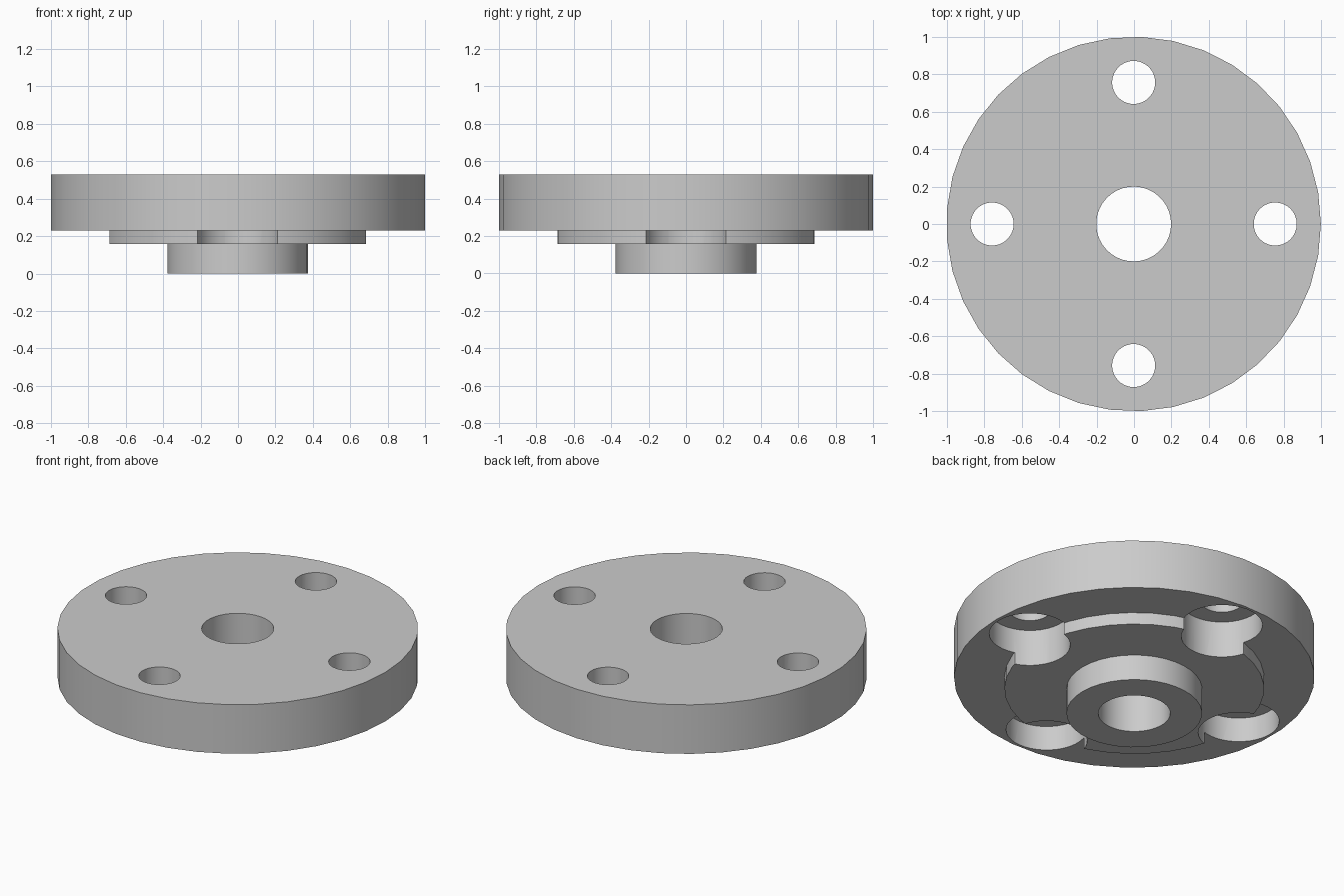
import bpy, bmesh, math
from mathutils import Matrix, Vector

cube = bpy.data.objects.get("Cube")
if cube:
    bpy.data.objects.remove(cube, do_unlink=True)

CENTRE_X = -0.0018  # the odd-sided rim is centred by its extents
SIDES = 37

steel = bpy.data.materials.new("grey steel")
steel.use_nodes = True
steel.diffuse_color = (0.6, 0.6, 0.6, 1)
steel.node_tree.nodes["Principled BSDF"].inputs["Base Color"].default_value = (0.6, 0.6, 0.6, 1)


def lathe(name, profile, sides, location):
    """Revolve a closed (radius, height) profile about z."""
    bm = bmesh.new()
    rings = []
    for i in range(sides):
        turn = Matrix.Rotation(math.tau * i / sides, 3, 'Z')
        rings.append([bm.verts.new(turn @ Vector((r, 0, z))) for r, z in profile])
    n = len(profile)
    for i, ring in enumerate(rings):
        following = rings[(i + 1) % sides]
        for j in range(n):
            k = (j + 1) % n
            if profile[j][0] == 0 and profile[k][0] == 0:
                continue
            bm.faces.new((ring[j], following[j], following[k], ring[k]))
    bmesh.ops.remove_doubles(bm, verts=bm.verts, dist=1e-5)
    bmesh.ops.recalc_face_normals(bm, faces=bm.faces)
    mesh = bpy.data.meshes.new(name)
    bm.to_mesh(mesh)
    bm.free()
    mesh.materials.append(steel)
    obj = bpy.data.objects.new(name, mesh)
    obj.location = location
    bpy.context.collection.objects.link(obj)
    return obj


# Disc, raised step and hub around the central bore
body = [(0.2, 0), (0.376, 0), (0.376, 0.157), (0.72, 0.157),
        (0.72, 0.23), (1, 0.23), (1, 0.53), (0.2, 0.53)]
flange = lathe("flange", body, SIDES, (CENTRE_X, 0, 0))
bpy.context.view_layer.objects.active = flange
flange.select_set(True)

# Four bolt holes, counterbored from below
bolt = [(0, 0.05), (0.225, 0.05), (0.225, 0.38), (0.115, 0.38), (0.115, 0.6), (0, 0.6)]
for i in range(4):
    a = math.tau * i / 4
    place = (CENTRE_X + 0.756 * math.cos(a), 0.756 * math.sin(a), 0)
    cutter = lathe("bolt_hole_cutter", bolt, SIDES, place)
    cutter.hide_render = True
    bpy.context.view_layer.update()
    cut = flange.modifiers.new("bolt_hole", 'BOOLEAN')
    cut.operation = 'DIFFERENCE'
    cut.solver = 'EXACT'
    cut.object = cutter
    bpy.ops.object.modifier_apply(modifier=cut.name)
    bpy.data.objects.remove(cutter, do_unlink=True)

bpy.ops.object.shade_smooth_by_angle(angle=math.radians(30))
